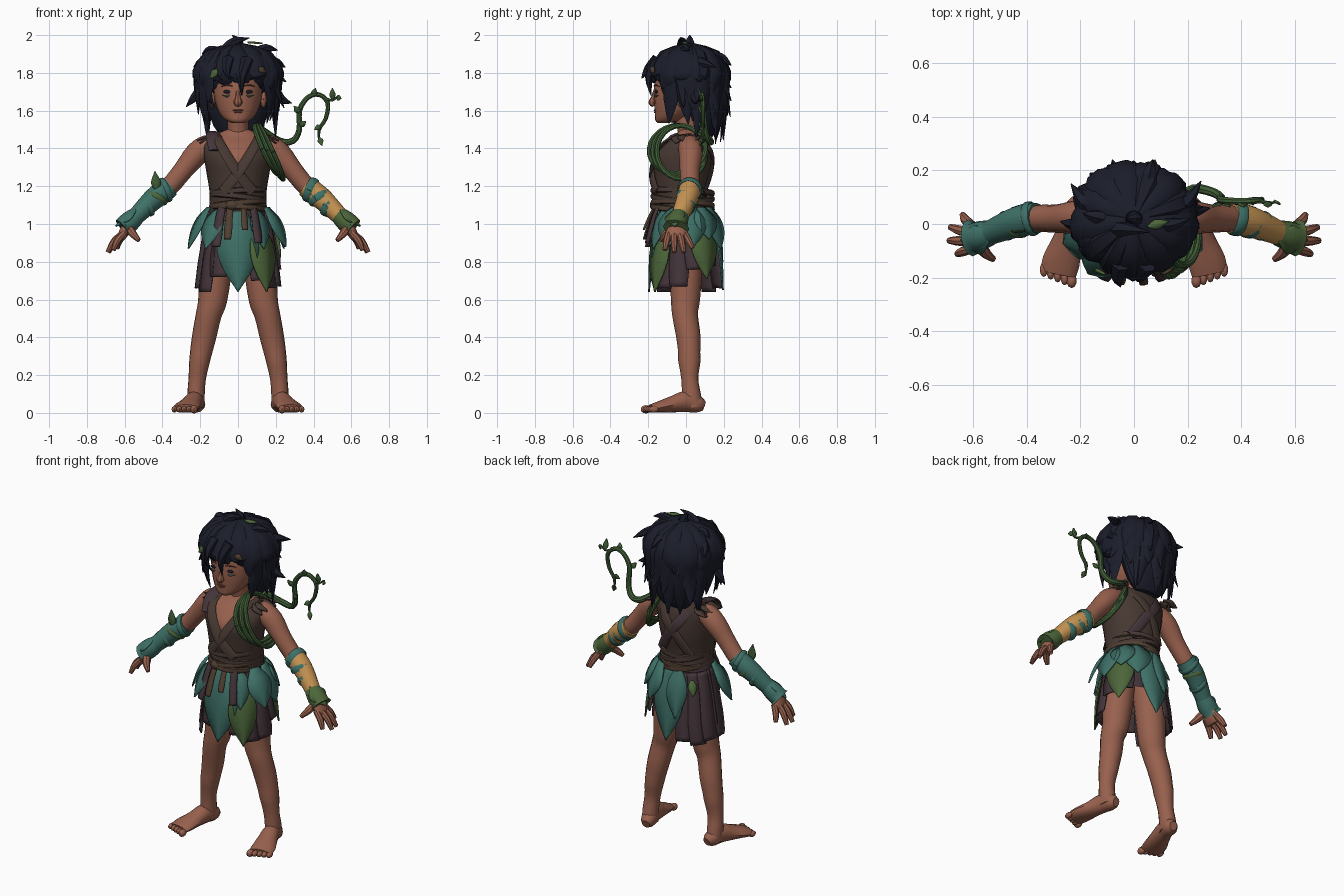
import bpy, bmesh, math, random
from mathutils import Vector, Matrix

random.seed(4)
if "Cube" in bpy.data.objects:
    bpy.data.objects.remove(bpy.data.objects["Cube"])
made = []


def material(name, *rgb):
    lin = [((c / 255 + 0.055) / 1.055) ** 2.4 for c in rgb] + [1]
    m = bpy.data.materials.new(name)
    m.use_nodes = True
    m.diffuse_color = lin
    node = m.node_tree.nodes["Principled BSDF"]
    node.inputs["Base Color"].default_value = lin
    node.inputs["Roughness"].default_value = 0.9
    return m


skin = material("skin", 152, 97, 78)
lip = material("lip", 118, 70, 58)
hair = material("hair", 27, 29, 42)
teal = material("teal_leaf", 62, 112, 103)
green = material("green_leaf", 76, 102, 58)
vine = material("vine_green", 64, 93, 55)
brown = material("vest_brown", 71, 56, 50)
belt = material("belt_brown", 80, 63, 50)
purple = material("purple_cloth", 68, 53, 59)
ochre = material("ochre_wrap", 196, 146, 82)


def finish(name, bm, mat):
    bmesh.ops.recalc_face_normals(bm, faces=bm.faces)
    me = bpy.data.meshes.new(name)
    bm.to_mesh(me)
    bm.free()
    me.materials.append(mat)
    ob = bpy.data.objects.new(name, me)
    bpy.context.scene.collection.objects.link(ob)
    made.append(ob)
    return ob


def spline(pts, n):
    """Catmull-Rom resampling of points that also carry radii."""
    out = []
    for i in range(len(pts) - 1):
        four = [pts[max(i - 1, 0)], pts[i], pts[i + 1], pts[min(i + 2, len(pts) - 1)]]
        for k in range(n):
            t = k / n
            out.append([b + 0.5 * t * (c - a + t * (2 * a - 5 * b + 4 * c - d + t * (3 * (b - c) + d - a)))
                        for a, b, c, d in zip(*four)])
    return out + [list(pts[-1])]


def tangent(rows, i):
    a, b = rows[max(i - 1, 0)], rows[min(i + 1, len(rows) - 1)]
    return (Vector(b[:3]) - Vector(a[:3])).normalized()


def tube(name, pts, mat, ref=(0, 1, 0), sides=12, n=3, axis=None, s=1, cap=True):
    """Sweep an ellipse; each point is x, y, z, half width and half depth."""
    rows = spline([(p[0] * s, *p[1:]) for p in pts], n)
    bm, rings, side = bmesh.new(), [], None
    for i, r in enumerate(rows):
        t = Vector(axis) if axis else tangent(rows, i)
        side = t.cross(Vector(ref)) if side is None else side - t * side.dot(t)
        side.normalize()
        up = side.cross(t)
        a, b = max(r[3], 0.002), max(r[-1], 0.002)
        angles = [2 * math.pi * k / sides for k in range(sides)]
        rings.append([bm.verts.new(Vector(r[:3]) + side * a * math.cos(q) + up * b * math.sin(q)) for q in angles])
    for p, q in zip(rings, rings[1:]):
        for k in range(sides):
            j = (k + 1) % sides
            bm.faces.new((p[k], p[j], q[j], q[k]))
    if cap:
        bm.faces.new(rings[0])
        bm.faces.new(rings[-1])
    return finish(name, bm, mat)


def blade(name, pts, mat, out):
    """Thin creased leaf or cloth strip; each point is x, y, z and half width."""
    rows, bm, lines = spline(pts, 3), bmesh.new(), []
    out = Vector(out).normalized()
    for i, r in enumerate(rows):
        side = tangent(rows, i).cross(out).normalized()
        w, p = max(r[3], 0.002), Vector(r[:3])
        lines.append([bm.verts.new(v) for v in (p - side * w, p + out * w * .15, p + side * w)])
    for p, q in zip(lines, lines[1:]):
        for k in (0, 1):
            bm.faces.new((p[k], p[k + 1], q[k + 1], q[k]))
    ob = finish(name, bm, mat)
    ob.modifiers.new("thickness", "SOLIDIFY").thickness = 0.008


def leaf(name, base, tip, w, mat, out=(0, -1, 0)):
    a, b = Vector(base), Vector(tip)
    blade(name, [(*a.lerp(b, f), w * g) for f, g in ((0, .1), (.35, 1), (.65, .8), (1, 0))], mat, out)


def ball(name, loc, size, mat, seg=16):
    bm = bmesh.new()
    bmesh.ops.create_uvsphere(bm, u_segments=seg, v_segments=seg // 2 + 2, radius=1,
                              matrix=Matrix.LocRotScale(Vector(loc), None, Vector(size)))
    finish(name, bm, mat)


def loop(name, centre, normal, r1, r2, thick, width, mat):
    """Closed elliptical band around an axis."""
    nrm = Vector(normal).normalized()
    u = nrm.cross(Vector((0, 1, 0) if abs(nrm.z) > 0.9 else (0, 0.02, 1))).normalized()
    v = nrm.cross(u)
    pts = []
    for k in range(25):
        q = 2 * math.pi * k / 24
        pts.append((*(Vector(centre) + u * r1 * math.cos(q) + v * r2 * math.sin(q)), thick, width))
    tube(name, pts, mat, ref=nrm, sides=8, n=1)


# Head, neck and face
Z = (0, 0, 1)
tube("head", [(0, -.12, 1.535, .03, .03), (0, -.095, 1.55, .065, .068), (0, -.065, 1.59, .1, .1),
              (0, -.04, 1.66, .124, .13), (0, -.02, 1.74, .134, .148), (0, 0, 1.82, .13, .15),
              (0, 0, 1.88, .1, .12), (0, 0, 1.91, .02, .02)], skin, axis=Z, sides=20)
tube("neck", [(0, .03, 1.4, .07), (0, .015, 1.48, .056), (0, -.01, 1.6, .055)], skin)
tube("nose", [(0, -.16, 1.71, .012), (0, -.171, 1.67, .014), (0, -.175, 1.645, .024, .017), (0, -.163, 1.632, .016, .01)],
     skin, sides=8)
ball("upper_lip", (0, -.162, 1.602), (.028, .009, .005), lip)
ball("lower_lip", (0, -.161, 1.591), (.021, .009, .005), lip)
for s in (1, -1):
    ball("ear", (s * .135, -.02, 1.66), (.016, .03, .045), skin)
    ball("eye", (s * .057, -.157, 1.7), (.022, .008, .009), hair)
    tube("eyebrow", [(.03, -.169, 1.73, .003), (.06, -.162, 1.736, .004), (.09, -.142, 1.728, .002)], lip, s=s, sides=6)
    tube("cheek_mark", [(.045, -.164, 1.683, .003), (.06, -.161, 1.675, .005), (.085, -.148, 1.682, .002)], teal, s=s, sides=6)

# Torso and V-necked vest
tube("torso", [(0, -.01, 1.0, .14, .11), (0, -.022, 1.16, .138, .123), (0, -.02, 1.26, .153, .138),
               (0, -.02, 1.35, .168, .143), (0, 0, 1.42, .172, .113), (0, .018, 1.465, .128, .075),
               (0, .015, 1.5, .06, .05)], skin, axis=Z, sides=24)
vest = tube("vest", [(0, -.015, 1.06, .155, .13), (0, -.025, 1.16, .15, .135), (0, -.02, 1.26, .165, .15),
                     (0, -.02, 1.35, .18, .155), (0, 0, 1.42, .185, .125), (0, .02, 1.475, .15, .085)],
            brown, axis=Z, sides=24, cap=False)
bm = bmesh.new()
bm.from_mesh(vest.data)
for s in (1, -1):
    bmesh.ops.bisect_plane(bm, geom=bm.verts[:] + bm.edges[:] + bm.faces[:], plane_co=(0, 0, 1.28), plane_no=(s, 0, -.6))
inside = [f for f in bm.faces if f.calc_center_median().y < .02
          and abs(f.calc_center_median().x) < .6 * (f.calc_center_median().z - 1.28)]
bmesh.ops.delete(bm, geom=inside, context="FACES")
bm.to_mesh(vest.data)
bm.free()

# Lapels, straps, shoulder flaps and belt
for s in (1, -1):
    tube("lapel", [(.11, .03, 1.475, .02, .008), (.105, -.09, 1.45, .024, .008), (.07, -.155, 1.38, .028, .009),
                   (0, -.182, 1.27, .03, .01), (-.08, -.158, 1.17, .03, .008)], brown, ref=(0, -1, 0), s=s)
    tube("back_strap", [(.11, .06, 1.48, .028, .008), (.05, .135, 1.38, .03, .009), (-.03, .135, 1.28, .03, .009),
                        (-.1, .095, 1.16, .03, .008)], purple if s < 0 else brown, s=s)
    for k in range(6):
        y = -.075 + .035 * k
        leaf("shoulder_flap", (s * .13, y * .8 + .02, 1.475), (s * (.205 + .012 * (k % 2)), y + .02, 1.43 + .015 * (k % 2)),
             .03, brown, (s * .5, 0, 1))
tube("shoulder_patch", [(-.13, .02, 1.485, .035, .008), (-.135, -.075, 1.465, .035, .008), (-.125, -.135, 1.39, .03, .008)],
     purple, ref=(0, -1, .6))
for z, tilt, mat in ((1.085, .06, belt), (1.105, -.1, belt), (1.14, .12, brown), (1.17, -.07, brown)):
    loop("belt_wrap", (0, -.018, z), (tilt, .05, 1), .142, .16, .011, .016, mat)
ball("belt_knot", (-.03, -.172, 1.1), (.035, .02, .025), belt)

# Skirt of cloth strips and leaves
tube("hip_cloth", [(0, -.015, 1.1, .15, .125), (0, -.005, .98, .17, .14), (0, 0, .82, .18, .145)], purple,
     axis=Z, sides=20, cap=False)
LEAF, CLOTH = (.35, .9, 1, .65, 0), (.8, .85, .92, 1, .85)


def hang(name, deg, z0, z1, r0, r1, w, mat, shape):
    x, y = math.sin(math.radians(deg)), -math.cos(math.radians(deg))
    pts = []
    for k, g in enumerate(shape):
        f = k / 4
        r = r0 + (r1 - r0) * f ** .75
        pts.append((x * r, .85 * y * r, z0 + (z1 - z0) * f, w * g))
    blade(name, pts, mat, (x, y, .2))


for deg, z1 in ((-28, .72), (-52, .64), (-80, .66), (-108, .66), (-130, .64), (-152, .66), (30, .7), (52, .66),
                (78, .67), (105, .76), (130, .78)):
    hang("cloth_strip", deg, 1.06, z1, .155, .225, .055, purple, CLOTH)
for deg, z0, z1, r1, w in ((38, 1.0, .64, .25, .08), (122, 1.04, .71, .245, .08), (-138, 1.02, .94, .22, .025)):
    hang("green_leaf", deg, z0, z1, .175, r1, w, green, LEAF)
for deg, z0, z1, r1, w in ((0, 1.07, .64, .235, .11), (-38, 1.08, .87, .28, .065), (34, 1.08, .87, .25, .055),
                           (-72, 1.09, .87, .28, .075), (66, 1.09, .88, .28, .075), (98, 1.09, .87, .25, .08),
                           (180, 1.08, .65, .235, .095), (-165, 1.08, .8, .24, .06), (150, 1.09, .87, .255, .08),
                           (126, 1.09, .92, .25, .07)):
    hang("teal_leaf", deg, z0, z1, .165, r1, w, teal, LEAF)
for deg, z1, w, mat in ((-26, .88, .028, purple), (-12, .92, .022, belt), (8, .97, .018, belt), (24, .9, .024, purple)):
    hang("belt_tail", deg, 1.11, z1, .185, .27, w, mat, CLOTH)

# Arms, hands, legs and feet
for s in (1, -1):
    tube("arm", [(.11, .02, 1.41, .05), (.16, .02, 1.41, .062), (.22, .025, 1.37, .063, .058), (.29, .02, 1.285, .053, .052),
                 (.37, .02, 1.19, .05), (.46, 0, 1.12, .046), (.55, -.04, 1.03, .033, .036), (.585, -.048, .985, .03, .05),
                 (.615, -.05, .935, .024, .055), (.625, -.05, .915, .016, .048)], skin, s=s)
    for k, tip in enumerate(((.64, .035, .872), (.685, -.012, .85), (.69, -.062, .85), (.66, -.112, .862))):
        y = -.008 - .028 * k
        mid = ((.6 + tip[0]) / 2 + .008, (y + tip[1]) / 2, .912)
        tube("finger", [(.6, y, .955, .017), (*mid, .0185), (*tip, .012)], skin, s=s, sides=8)
    tube("thumb", [(.58, -.06, .985, .024), (.558, -.105, .95, .021), (.525, -.132, .913, .012)], skin, s=s, sides=8)
    tube("leg", [(.085, 0, .97, .08), (.115, 0, .78, .086), (.134, -.003, .6, .077, .078), (.155, -.005, .52, .068),
                 (.18, .013, .4, .064, .078), (.203, .018, .28, .055, .06), (.216, .02, .18, .046, .045),
                 (.222, .028, .1, .046, .05), (.222, .035, .03, .045, .055)], skin, s=s, sides=16)
    tube("foot", [(.21, .095, .035, .024, .026), (.215, .065, .045, .043, .045), (.23, 0, .06, .048, .056),
                  (.25, -.07, .046, .058, .044), (.272, -.14, .032, .07, .031), (.282, -.185, .023, .066, .022)],
         skin, ref=Z, s=s)
    for k in range(5):
        q = -.05 + .026 * k
        size = .022 if k == 0 else .017
        ball("toe", (s * (.283 + q), -.192 + .4 * q, .019), (size * .9, .028, size), skin, 10)

# Forearm wraps
forearm = [(.36, .022, 1.2, .057), (.41, .015, 1.16, .06), (.46, 0, 1.12, .056), (.56, -.042, 1.02, .043)]
cuff = [(.53, -.03, 1.05, .045), (.57, -.043, 1.015, .055, .06), (.61, -.052, .98, .054, .07)]
along = Vector((.7, -.2, -.65))
for s, wrap, end in ((1, ochre, green), (-1, teal, teal)):
    tube("forearm_wrap", forearm, wrap, s=s)
    tube("wrist_cuff", cuff, end, s=s)
    leaf("cuff_leaf", (s * .54, -.06, 1.08), (s * .65, -.06, .99), .055, end, (s * .5, -.3, .7))
    for k in range(3):
        c = Vector((.385, .02, 1.18)) + along * (.065 * k)
        tilt = Vector((.25 * (-1) ** k, 0, .25 * (-1) ** k))
        axis = along + tilt
        loop("wrap_band", (c.x * s, c.y, c.z), (axis.x * s, axis.y, axis.z), .06 - .005 * k, .062 - .005 * k, .006,
             .021 if s > 0 else .014, teal if s > 0 or k != 1 else green)
leaf("forearm_sprig", (-.43, -.03, 1.17), (-.44, -.03, 1.28), .025, vine)

# Vine coiled round the shoulder with a curling tendril
for k in range(3):
    loop("vine_coil", (.15 + .012 * k, -.045 + .01 * k, 1.395 - .008 * k), (.92, -.12 + .1 * k, .42), .15 - .01 * k, .14 + .008 * k,
         .014, .014, vine)
tube("vine_tendril", [(.13, .08, 1.5, .016), (.22, .13, 1.44, .018), (.29, .12, 1.44, .017), (.325, .1, 1.5, .016),
                      (.325, .09, 1.6, .015), (.37, .085, 1.67, .014), (.43, .085, 1.685, .013), (.475, .09, 1.64, .012),
                      (.465, .09, 1.56, .011), (.43, .09, 1.5, .009), (.43, .09, 1.43, .004)], vine, sides=8)
tube("vine_branch", [(.46, .085, 1.665, .008), (.5, .08, 1.655, .007), (.53, .08, 1.68, .003)], vine, sides=6)
for base, tip in (((.5, 1.66), (.5, 1.72)), ((.52, 1.67), (.545, 1.665)), ((.43, 1.46), (.445, 1.415)), ((.44, 1.52), (.405, 1.5)),
                  ((.325, 1.59), (.295, 1.625)), ((.4, 1.68), (.41, 1.72)), ((.33, 1.52), (.36, 1.545))):
    leaf("tendril_leaf", (base[0], .085, base[1]), (tip[0], .07, tip[1]), .015, vine)

# Hair: cap, back mass and layered locks
CX = Vector((0, .02, 1.79))
ball("hair_cap", CX, (.19, .175, .15), hair, 24)
tube("hair_back", [(0, .08, 1.8, .17, .09), (0, .1, 1.66, .17, .09), (0, .11, 1.52, .13, .06), (0, .11, 1.46, .08, .03)], hair, axis=Z)


def lock(deg, phi0, zend, grow, w, flick):
    th = math.radians(deg)
    d = Vector((math.sin(th), -math.cos(th), 0))
    reach = Vector((.2 * d.x, .178 * d.y, 0)) * grow
    pts = []
    for f, g in ((0, .4), (.5, 1), (1, 1)):
        ph = math.radians(phi0 + (85 - phi0) * f)
        pts.append((*(CX + reach * math.sin(ph) * (1 + .05 * f) + Z_UP * (.15 * grow * math.cos(ph))), w * g, .024 * g))
    zt, side = pts[-1][2], Vector((d.y, -d.x, 0)) * random.uniform(-.05, .05)
    for f, r, g in ((.55, 1.05, .75), (1, flick, .05)):
        p = CX + reach * r + side * f
        pts.append((p.x, p.y, zt + (zend - zt) * f, w * g, .022 * g))
    tube("hair_lock", pts, hair, ref=d + Z_UP * .8, sides=6, n=2)


Z_UP = Vector(Z)
for layer, (count, phi0, lift, grow) in enumerate(((22, 45, 0, .97), (18, 28, .1, 1.02), (13, 8, .22, 1.06))):
    for k in range(count):
        deg = (k + .5 * (layer % 2)) * 360 / count + random.uniform(-6, 6)
        away = abs((deg + 180) % 360 - 180)
        low = 1.73 if away < 40 else 1.63 if away < 58 else 1.5 if away < 110 else 1.44
        flick = random.uniform(.85, 1.05) if layer == 0 else random.uniform(1, 1.25 if away > 58 else 1.1)
        lock(deg, phi0, low + lift * (.2 if away < 58 else 1) + random.uniform(-.02, .05), grow,
             random.uniform(.042, .06), flick)

# Stray wisps and leaves caught in the hair
for a, b, c in (((-.06, -.02, 1.92), (-.02, -.02, 1.965), (.06, -.03, 1.985)), ((0, .02, 1.93), (.0, .02, 1.965), (-.03, .02, 2.0)),
                ((.1, 0, 1.9), (.15, 0, 1.93), (.21, .02, 1.92)), ((-.1, .02, 1.9), (-.15, .03, 1.92), (-.19, .04, 1.9)),
                ((.16, .06, 1.86), (.21, .1, 1.85), (.25, .16, 1.83)), ((-.16, .06, 1.86), (-.2, .1, 1.85), (-.235, .15, 1.83)),
                ((.18, .05, 1.72), (.23, .05, 1.66), (.285, .06, 1.64)), ((-.18, 0, 1.72), (-.23, 0, 1.67), (-.275, .01, 1.62)),
                ((.05, -.15, 1.87), (.02, -.195, 1.78), (.02, -.185, 1.68)), ((-.05, -.15, 1.87), (-.06, -.2, 1.82), (-.05, -.235, 1.77)),
                ((.05, .16, 1.88), (.06, .2, 1.87), (.07, .24, 1.84)), ((-.06, .16, 1.8), (-.07, .2, 1.76), (-.08, .24, 1.72))):
    tube("hair_wisp", [(*a, .035, .018), (*b, .024, .013), (*c, .002)], hair, sides=6, ref=(0, 1, .3))
leaf("hair_leaf_right", (-.11, -.19, 1.82), (-.15, -.175, 1.77), .02, green, (-.5, -1, .3))
leaf("hair_leaf_left", (.11, -.19, 1.83), (.15, -.17, 1.8), .018, belt, (.5, -1, .3))
leaf("hair_leaf_top", (.05, -.01, 1.965), (.13, .01, 1.96), .018, green, (.2, 0, 1))

# Smooth shading with crisp edges
for ob in bpy.context.selected_objects:
    ob.select_set(False)
for ob in made:
    ob.select_set(True)
bpy.context.view_layer.objects.active = made[0]
bpy.ops.object.shade_smooth_by_angle(angle=math.radians(40))
